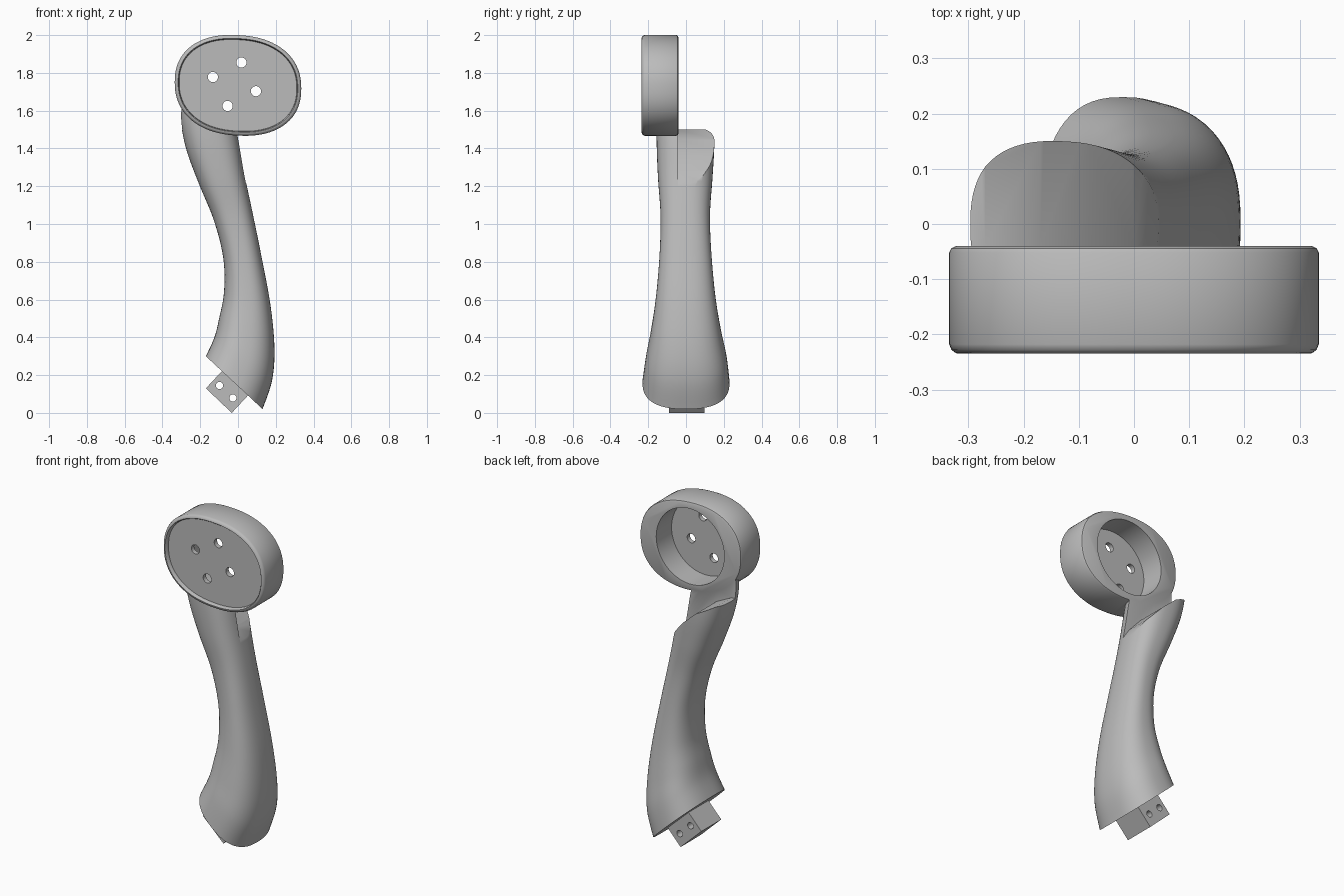
import bpy, bmesh, math
from mathutils import Vector

if "Cube" in bpy.data.objects:
    bpy.data.objects.remove(bpy.data.objects["Cube"], do_unlink=True)

grey = bpy.data.materials.new("satin grey")
grey.use_nodes = True
GREY = (0.5, 0.5, 0.5, 1)
grey.diffuse_color = GREY
grey.node_tree.nodes["Principled BSDF"].inputs["Base Color"].default_value = GREY


def loft(name, rings):
    """Skin a list of equal rings and cap both ends."""
    bm = bmesh.new()
    rows = [[bm.verts.new(p) for p in ring] for ring in rings]
    n = len(rows[0])
    for a, b in zip(rows, rows[1:]):
        for i in range(n):
            j = (i + 1) % n
            bm.faces.new((a[i], a[j], b[j], b[i]))
    bm.faces.new(rows[0])
    bm.faces.new(rows[-1])
    bmesh.ops.recalc_face_normals(bm, faces=bm.faces)
    mesh = bpy.data.meshes.new(name)
    bm.to_mesh(mesh)
    bm.free()
    mesh.materials.append(grey)
    ob = bpy.data.objects.new(name, mesh)
    bpy.context.collection.objects.link(ob)
    return ob


def prism(name, outline, y0, y1):
    return loft(name, [[(x, y, z) for x, z in outline] for y in (y0, y1)])


def circle(cx, cz, r, n=32):
    steps = [math.tau * i / n for i in range(n)]
    return [(cx + r * math.cos(a), cz + r * math.sin(a)) for a in steps]


def combine(ob, other, operation):
    """Boolean another object into ob, then remove it."""
    mod = ob.modifiers.new(operation.title(), 'BOOLEAN')
    mod.operation, mod.object, mod.solver = operation, other, 'EXACT'
    bpy.context.view_layer.update()
    graph = bpy.context.evaluated_depsgraph_get()
    mesh = bpy.data.meshes.new_from_object(ob.evaluated_get(graph))
    ob.modifiers.clear()
    ob.data = mesh
    bpy.data.objects.remove(other, do_unlink=True)


def power(v, e):
    return math.copysign(abs(v) ** e, v)


def spline(a, b, c, d, t):
    return 0.5 * (2 * b + (c - a) * t + (2 * a - 5 * b + 4 * c - d) * t ** 2
                  + (3 * b - a - 3 * c + d) * t ** 3)


# Handle sections: left x, z, right x, z, front y, back y
sections = [
    (-.17, .30, .13, .02, -.23, .23),
    (-.125, .40, .18, .17, -.212, .215),
    (-.10, .50, .193, .34, -.187, .187),
    (-.074, .64, .172, .57, -.16, .157),
    (-.078, .82, .12, .85, -.14, .135),
    (-.128, 1.02, .075, 1.07, -.135, .127),
    (-.21, 1.22, .035, 1.26, -.148, .14),
    (-.275, 1.40, .008, 1.42, -.155, .15),
    (-.303, 1.56, -.01, 1.52, -.155, .15),
    (-.29, 1.70, -.02, 1.62, -.155, .15),
]


def handle_ring(s, n=64):
    left, right = Vector((s[0], 0, s[1])), Vector((s[2], 0, s[3]))
    mid, half = (left + right) / 2, (right - left) / 2
    ring = []
    for i in range(n):
        a = math.tau * i / n
        u, v = power(math.cos(a), .8), power(math.sin(a), .8)
        p = mid + half * u
        p.y = (s[4] + s[5]) / 2 + v * (s[5] - s[4]) / 2
        ring.append(p)
    return ring


last = len(sections) - 1
rings = []
for i in range(last):
    quad = [sections[min(max(i + k, 0), last)] for k in (-1, 0, 1, 2)]
    for step in range(6):
        rings.append(handle_ring([spline(*p, step / 6) for p in zip(*quad)]))
rings.append(handle_ring(sections[-1]))
body = loft("handle_and_head", rings)

# Slanted shoulder behind the neck
shoulder = [(-.6, 1.51), (-.27, 1.50), (-.17, 1.45), (-.08, 1.37), (0, 1.28),
            (.06, 1.19), (.12, 1.1), (.4, 1.1), (.4, 1.9), (-.6, 1.9)]
combine(body, prism("shoulder_cutter", shoulder, -.042, .5), 'DIFFERENCE')


# Rounded oval head with a raised front rim
def head_ring(inset, y, n=96):
    ring = []
    for i in range(n):
        a = math.tau * i / n
        x = (.335 - inset) * power(math.cos(a), .88)
        z = (.266 - inset) * power(math.sin(a), .88)
        ring.append((x, y, 1.734 + z - .05 * x))
    return ring


head_profile = [(.024, -.212), (.022, -.23), (.018, -.235), (.012, -.234),
                (.004, -.228), (0, -.218), (0, -.052), (.004, -.044), (.012, -.04)]
combine(body, loft("head", [head_ring(*p) for p in head_profile]), 'UNION')

# Round socket in the back of the head, and four screw holes
combine(body, prism("socket_cutter", circle(0, 1.735, .225, 64), -.185, .1), 'DIFFERENCE')
for x, z in ((.018, 1.855), (-.133, 1.778), (.095, 1.703), (-.055, 1.625)):
    combine(body, prism("hole_cutter", circle(x, z, .027), -.4, .1), 'DIFFERENCE')

# Mounting tab with two pin holes
tab = prism("mounting_tab", [(-.17, .13), (-.033, 0), (.10, .143), (-.037, .273)], -.09, .098)
for x, z in ((-.098, .145), (-.027, .079)):
    combine(tab, prism("pin_cutter", circle(x, z, .019), -.4, .4), 'DIFFERENCE')

# Smooth shading with crisp edges
for ob in (body, tab):
    bpy.ops.object.select_all(action='DESELECT')
    ob.select_set(True)
    bpy.context.view_layer.objects.active = ob
    bpy.ops.object.shade_smooth_by_angle(angle=math.radians(35))
